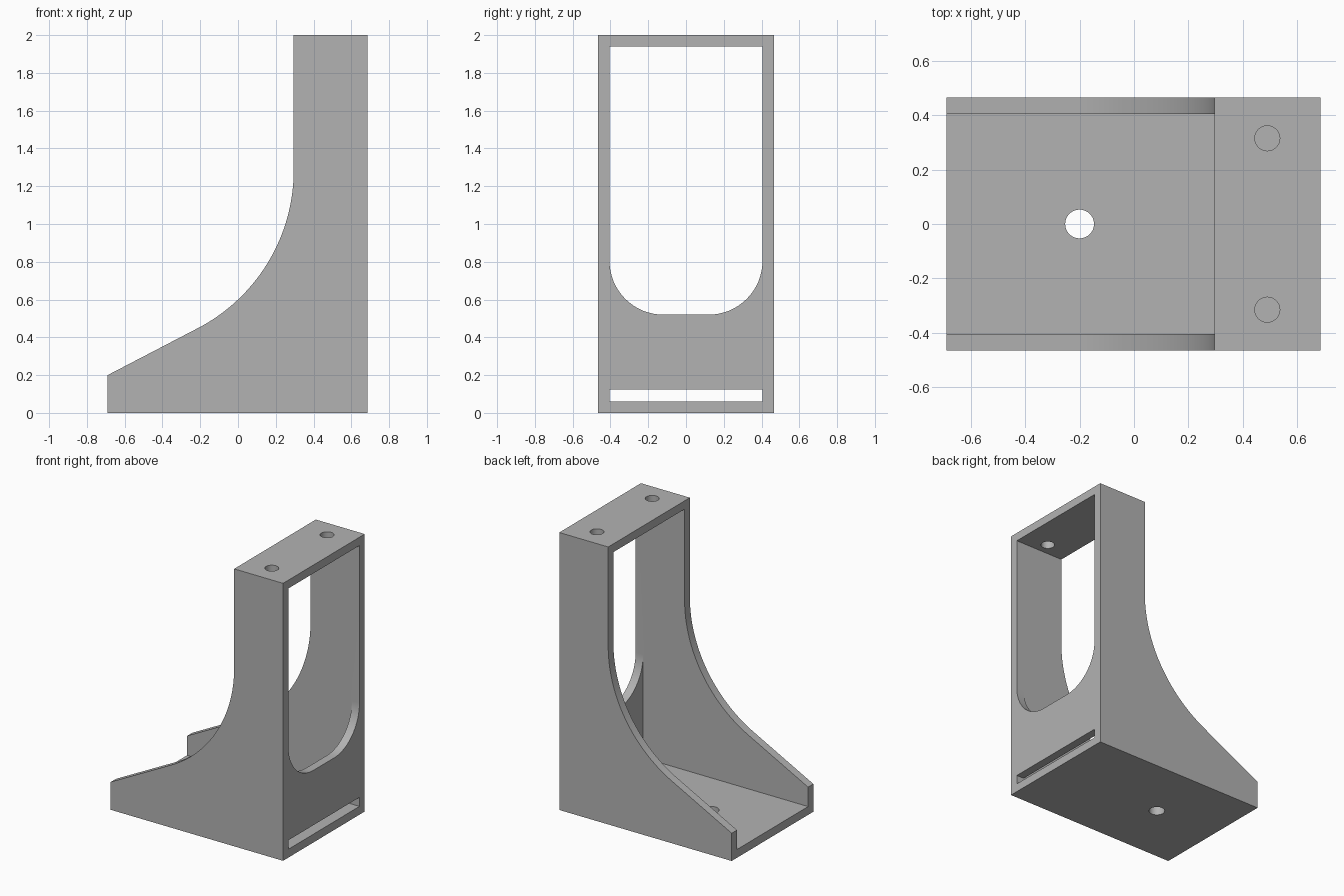
import bpy, bmesh
from math import sin, cos, pi, radians
from mathutils import Vector

cube = bpy.data.objects.get("Cube")
if cube:
    bpy.data.objects.remove(cube, do_unlink=True)

X0, X1 = -0.69, 0.685      # front lip and back plate
WIDTH, HEIGHT = 0.465, 2.0  # half width, full height
WALL = 0.06
INNER = WIDTH - WALL
COLUMN = 0.295              # open edge of the upright column

grey = bpy.data.materials.new("matte_grey")
grey.use_nodes = True
colour = (0.45, 0.45, 0.45, 1)
grey.diffuse_color = colour
grey.node_tree.nodes["Principled BSDF"].inputs["Base Color"].default_value = colour


def arc(cx, cy, r, start, end, steps):
    """Points on an arc, angles in degrees."""
    return [(cx + r * cos(radians(start + (end - start) * i / steps)),
             cy + r * sin(radians(start + (end - start) * i / steps)))
            for i in range(steps + 1)]


def prism(name, outline, axis, low, high):
    """Extrude a 2D outline along x, y or z."""
    place = {"x": lambda a, b: (low, a, b),
             "y": lambda a, b: (a, low, b),
             "z": lambda a, b: (a, b, low)}[axis]
    bm = bmesh.new()
    face = bm.faces.new([bm.verts.new(place(a, b)) for a, b in outline])
    extruded = bmesh.ops.extrude_face_region(bm, geom=[face])["geom"]
    shift = Vector([high - low if axis == k else 0 for k in "xyz"])
    bmesh.ops.translate(bm, vec=shift,
                        verts=[v for v in extruded if isinstance(v, bmesh.types.BMVert)])
    bmesh.ops.recalc_face_normals(bm, faces=bm.faces)
    mesh = bpy.data.meshes.new(name)
    bm.to_mesh(mesh)
    bm.free()
    mesh.materials.append(grey)
    obj = bpy.data.objects.new(name, mesh)
    bpy.context.collection.objects.link(obj)
    return obj


def rect(a0, a1, b0, b1):
    return [(a0, b0), (a1, b0), (a1, b1), (a0, b1)]


def cut(body, cutter):
    """Subtract a cutter, then remove it."""
    cutter.hide_render = True
    mod = body.modifiers.new("cut", "BOOLEAN")
    mod.operation = "DIFFERENCE"
    mod.solver = "EXACT"
    mod.object = cutter
    bpy.context.view_layer.objects.active = body
    bpy.ops.object.modifier_apply(modifier=mod.name)
    bpy.data.objects.remove(cutter, do_unlink=True)


# Side silhouette: sloped lip, sweeping curve, upright column
sweep = 0.943
side = [(X0, 0), (X0, 0.2)]
side += arc(COLUMN - sweep, 1.285, sweep, -63, 0, 32)
side += [(COLUMN, HEIGHT), (X1, HEIGHT), (X1, 0)]
bracket = prism("bracket", side, "y", -WIDTH, WIDTH)

# Hollow between the side walls, floor, top and back plate
cut(bracket, prism("hollow", rect(X0 - 0.1, X1 - WALL, WALL, HEIGHT - WALL),
                   "y", -INNER, INNER))

# Back window with rounded lower corners
r, sill = 0.285, 0.52
window = arc(-INNER + r, sill + r, r, 180, 270, 16)
window += arc(INNER - r, sill + r, r, 270, 360, 16)
window += [(INNER, HEIGHT - WALL), (-INNER, HEIGHT - WALL)]
cut(bracket, prism("window", window, "x", X1 - 0.1, X1 + 0.1))

# Slot at the foot of the back plate
cut(bracket, prism("slot", rect(-INNER, INNER, WALL, 0.125), "x", X1 - 0.1, X1 + 0.1))

# Screw holes in the top plate and the floor
for x, y, radius, z in [(0.49, 0.315, 0.046, HEIGHT), (0.49, -0.315, 0.046, HEIGHT),
                        (-0.2, 0, 0.053, 0)]:
    cut(bracket, prism("hole", arc(x, y, radius, 0, 348.75, 31), "z", z - 0.1, z + 0.1))

# Smooth curves, crisp edges
bpy.ops.object.select_all(action="DESELECT")
bracket.select_set(True)
bpy.context.view_layer.objects.active = bracket
bpy.ops.object.shade_smooth_by_angle(angle=radians(30))
